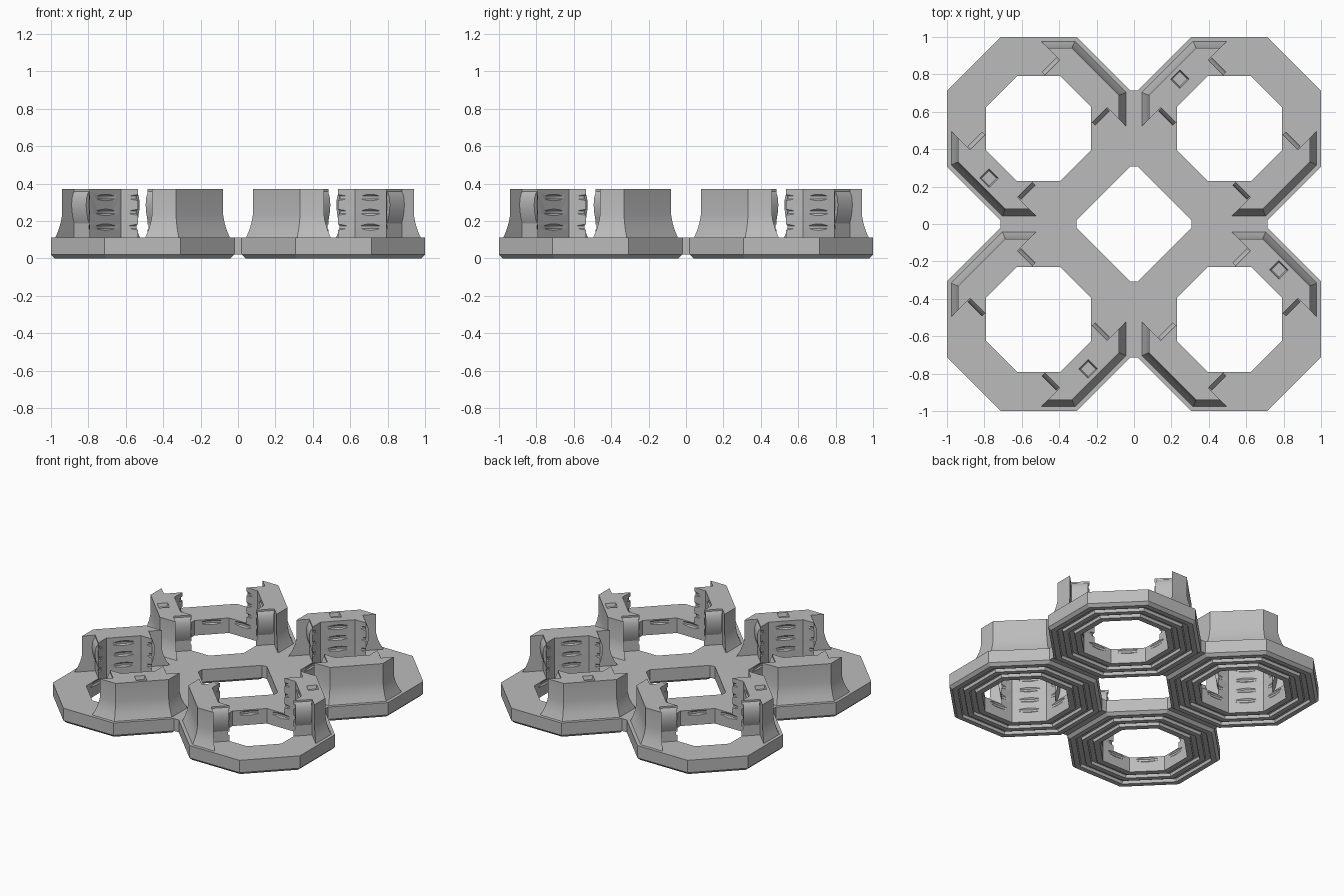
import bpy, bmesh, math
from mathutils import Matrix

cube = bpy.data.objects.get("Cube")
if cube:
    bpy.data.objects.remove(cube, do_unlink=True)

CENTRE = 0.51                      # offset of each ring from the middle
ROOT2 = math.sqrt(2)
TAN = math.tan(math.pi / 8)

grey = bpy.data.materials.new("plain grey")
grey.use_nodes = True
grey.diffuse_color = (0.5, 0.5, 0.5, 1)
grey.node_tree.nodes["Principled BSDF"].inputs["Base Color"].default_value = (0.5, 0.5, 0.5, 1)


def loft(name, loops, closed=False):
    """Skin a stack of point loops, capped at both ends or closed on itself."""
    bm = bmesh.new()
    rows = [[bm.verts.new(p) for p in loop] for loop in loops]
    n = len(rows[0])
    pairs = list(zip(rows, rows[1:]))
    if closed:
        pairs.append((rows[-1], rows[0]))
    else:
        bm.faces.new(rows[0])
        bm.faces.new(rows[-1])
    for a, b in pairs:
        for i in range(n):
            j = (i + 1) % n
            bm.faces.new((a[i], a[j], b[j], b[i]))
    bmesh.ops.recalc_face_normals(bm, faces=bm.faces)
    mesh = bpy.data.meshes.new(name)
    bm.to_mesh(mesh)
    bm.free()
    mesh.materials.append(grey)
    obj = bpy.data.objects.new(name, mesh)
    bpy.context.collection.objects.link(obj)
    return obj


def polygon(radius, z, sides, turn=0.0):
    return [(radius * math.cos(turn + math.tau * i / sides),
             radius * math.sin(turn + math.tau * i / sides), z) for i in range(sides)]


def octagon(apothem, z):
    return polygon(apothem / math.cos(math.pi / 8), z, 8, math.pi / 8)


def carve(obj, cutter):
    mod = obj.modifiers.new("carve", 'BOOLEAN')
    mod.operation = 'DIFFERENCE'
    mod.solver = 'EXACT'
    mod.object = cutter
    bpy.context.view_layer.objects.active = obj
    bpy.ops.object.modifier_apply(modifier=mod.name)


def smooth(obj):
    bpy.ops.object.select_all(action='DESELECT')
    obj.select_set(True)
    bpy.context.view_layer.objects.active = obj
    bpy.ops.object.shade_smooth_by_angle(angle=math.radians(30))


# Ridged lathe that leaves lens-shaped thread grooves in the octagonal bores
profile = [(0.2, 0.02)]
for k in range(4):
    z = 0.088 + 0.079 * k
    profile += [(0.262, z - 0.038), (0.289, z - 0.007), (0.289, z + 0.007), (0.262, z + 0.038)]
profile.append((0.2, 0.4))
thread_cutter = loft("thread_cutter", [polygon(r, z, 64) for r, z in profile])
thread_cutter.hide_render = True

# Octagonal ring: chamfered foot and two concentric grooves underneath
ring_profile = [(0.28, 0.11), (0.49, 0.11), (0.49, 0.02), (0.47, 0),
                (0.435, 0), (0.43, 0.02), (0.4, 0.02), (0.395, 0),
                (0.36, 0), (0.355, 0.02), (0.325, 0.02), (0.32, 0), (0.28, 0)]
ring = loft("octagon_ring", [octagon(a, z) for a, z in ring_profile], closed=True)
carve(ring, thread_cutter)


# Clip tower: flared outer wall with two wings and a threaded inner body
def clip_plan(a, z):
    half = [(0.28 * TAN, 0.28), (0.18, 0.28 * ROOT2 - 0.18), (0.18, 0.34),
            (a * ROOT2 - 0.34, 0.34), (a * TAN, a)]
    return [(u, v, z) for u, v in half] + [(-u, v, z) for u, v in reversed(half)]


flare = [(0.467, 0.11), (0.45, 0.15), (0.438, 0.19), (0.43, 0.235), (0.43, 0.37)]
clip = loft("clip_tower", [clip_plan(a, z) for a, z in flare])
carve(clip, thread_cutter)
marked_clip = clip.copy()
marked_clip.data = clip.data.copy()
marked_clip.name = "marked_clip_tower"
bpy.context.collection.objects.link(marked_clip)

# Small tapered square pocket in the top of one clip of each pair
pocket = loft("pocket_cutter", [
    [(sx * s, 0.375 + sy * s, z) for sx, sy in ((-1, -1), (1, -1), (1, 1), (-1, 1))]
    for s, z in ((0.028, 0.345), (0.038, 0.38))])
carve(marked_clip, pocket)

# Rounded snap bump on the end face of the inner body
bump_outline = [(0.178, 0.18), (0.19, 0.21), (0.199, 0.25), (0.202, 0.285),
                (0.199, 0.32), (0.19, 0.345), (0.178, 0.36)]
bump = loft("snap_bump", [[(u, v, z) for u, z in bump_outline] for v in (0.225, 0.335)])
other_bump = loft("snap_bump", [[(-u, v, z) for u, z in bump_outline] for v in (0.225, 0.335)])

# Bridge joining neighbouring rings
bridge = loft("bridge", [[(-0.02, y, z), (0.02, y, z), (0.02, y + 2 * 0.49 * TAN, z),
                          (-0.02, y + 2 * 0.49 * TAN, z)]
                         for y in (CENTRE - 0.49 * TAN,) for z in (0.02, 0.11)])

for part in (clip, marked_clip, bump, other_bump):
    smooth(part)


def place(source, name, matrix):
    obj = bpy.data.objects.new(name, source.data)
    obj.matrix_world = matrix
    bpy.context.collection.objects.link(obj)


# Repeat every part around the four quarters
names = ("back_left", "back_right", "front_right", "front_left")
for k, where in enumerate(names):
    quarter = Matrix.Rotation(k * math.pi / 2, 4, 'Z')
    hub = quarter @ Matrix.Translation((CENTRE, CENTRE, 0))
    place(ring, where + "_octagon_ring", hub)
    place(bridge, where + "_bridge", quarter)
    for tower, turn, side in ((marked_clip, 0.25, "marked"), (clip, 1.25, "plain")):
        m = hub @ Matrix.Rotation(turn * math.pi, 4, 'Z')
        place(tower, f"{where}_{side}_clip", m)
        place(bump, f"{where}_{side}_bump_a", m)
        place(other_bump, f"{where}_{side}_bump_b", m)

for helper in (ring, clip, marked_clip, bump, other_bump, bridge, pocket, thread_cutter):
    bpy.data.objects.remove(helper, do_unlink=True)
